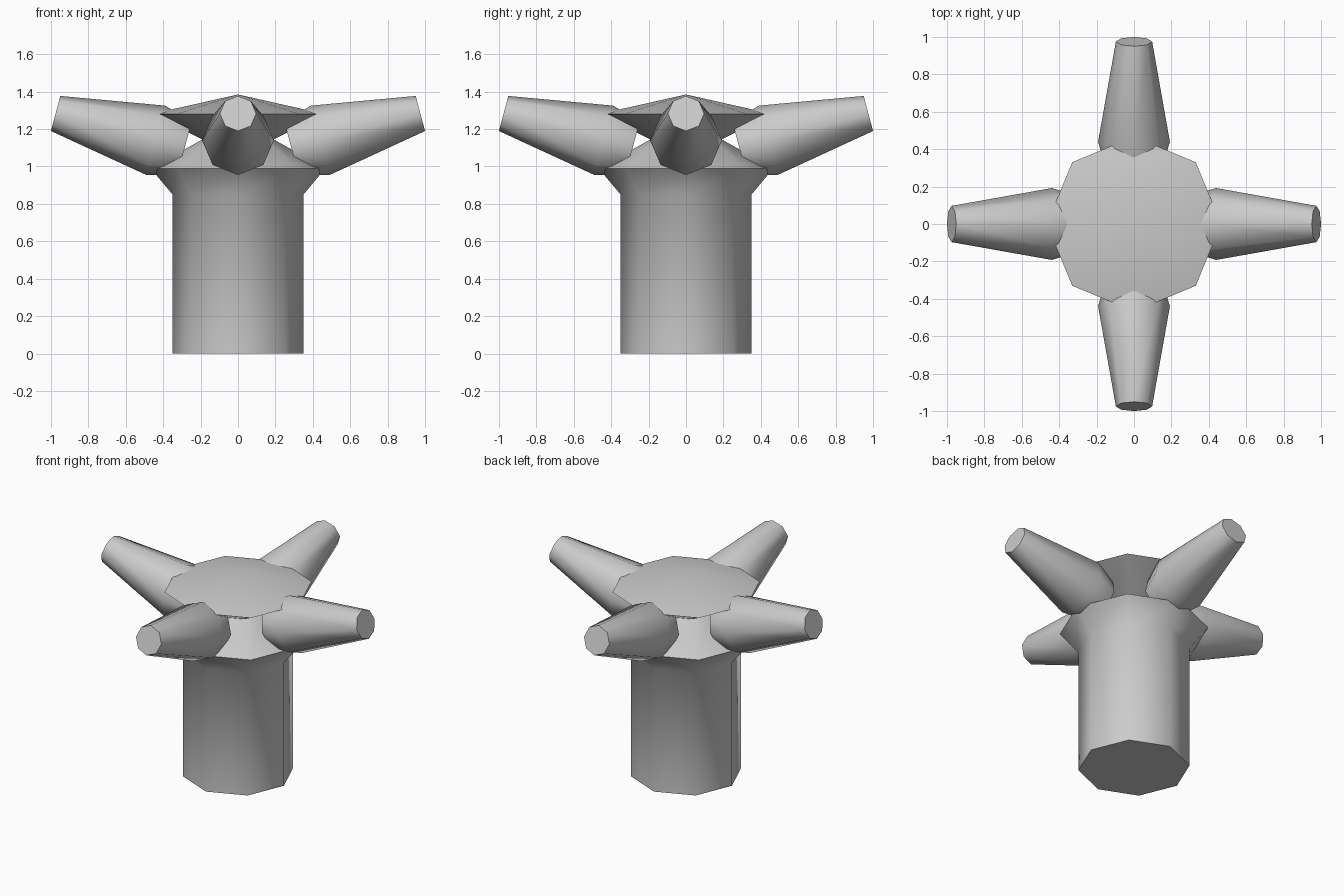
import bpy, bmesh, math
from mathutils import Matrix

if "Cube" in bpy.data.objects:
    bpy.data.objects.remove(bpy.data.objects["Cube"])

SIDES = 8


def lathe(name, profile, matrix=Matrix()):
    """Revolve (radius, z) points into an eight-sided closed solid."""
    bm = bmesh.new()
    rings = []
    for r, z in profile:
        if r == 0:
            rings.append([bm.verts.new((0, 0, z))] * SIDES)
        else:
            rings.append([bm.verts.new((r * math.cos(math.tau * i / SIDES),
                                        r * math.sin(math.tau * i / SIDES), z))
                          for i in range(SIDES)])
    for a, b in zip(rings, rings[1:]):
        for i in range(SIDES):
            j = (i + 1) % SIDES
            bm.faces.new(list(dict.fromkeys((a[i], a[j], b[j], b[i]))))
    if profile[0][0] > 0:
        bm.faces.new(rings[0][::-1])
    if profile[-1][0] > 0:
        bm.faces.new(rings[-1])
    bm.transform(matrix)
    bmesh.ops.recalc_face_normals(bm, faces=bm.faces)
    mesh = bpy.data.meshes.new(name)
    bm.to_mesh(mesh)
    bm.free()
    obj = bpy.data.objects.new(name, mesh)
    bpy.context.collection.objects.link(obj)
    bpy.ops.object.select_all(action='DESELECT')
    obj.select_set(True)
    bpy.context.view_layer.objects.active = obj
    bpy.ops.object.shade_smooth_by_angle(angle=math.radians(50))
    return obj


# Column with flared collar, pinched waist and shallow conical cap
lathe("column", [(0.35, 0), (0.35, 0.85), (0.467, 0.99),
                 (0.19, 1.145), (0.467, 1.28), (0, 1.385)])

# Four tapered arms, tilted upward around the waist
for k, side in enumerate(("right", "back", "left", "front")):
    place = (Matrix.Rotation(k * math.pi / 2, 4, 'Z')
             @ Matrix.Translation((0.44, 0, 1.14))
             @ Matrix.Rotation(math.radians(75), 4, 'Y'))
    lathe(side + "_arm", [(0.147, -0.16), (0.192, 0), (0.097, 0.554)], place)
